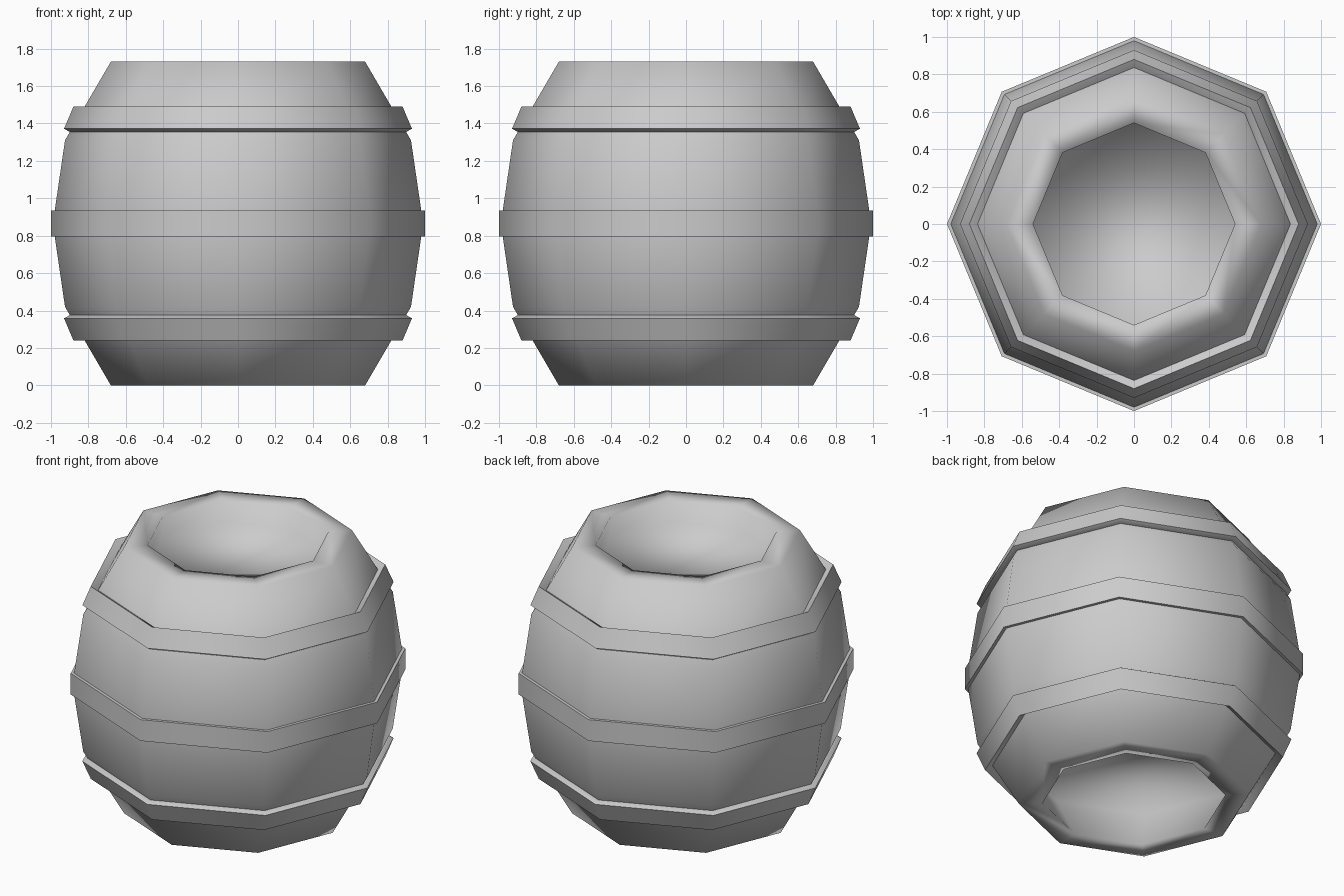
import bpy, bmesh
from math import cos, sin, pi, radians

if "Cube" in bpy.data.objects:
    bpy.data.objects.remove(bpy.data.objects["Cube"])

SIDES, HEIGHT = 8, 1.73


def lathe(name, profile, closed, angle=None):
    """Turn an (r, z) profile into an eight-sided solid or ring."""
    bm = bmesh.new()
    rings = [[bm.verts.new((r * cos(2 * pi * i / SIDES), r * sin(2 * pi * i / SIDES), z))
              for i in range(SIDES)] for r, z in profile]
    pairs = list(zip(rings, rings[1:]))
    if closed:
        pairs.append((rings[-1], rings[0]))
    else:
        bm.faces.new(rings[0])
        bm.faces.new(rings[-1])
    for a, b in pairs:
        for i in range(SIDES):
            j = (i + 1) % SIDES
            bm.faces.new((a[i], a[j], b[j], b[i]))
    bmesh.ops.recalc_face_normals(bm, faces=bm.faces)
    mesh = bpy.data.meshes.new(name)
    bm.to_mesh(mesh)
    bm.free()
    obj = bpy.data.objects.new(name, mesh)
    bpy.context.collection.objects.link(obj)
    bpy.ops.object.select_all(action='DESELECT')
    obj.select_set(True)
    bpy.context.view_layer.objects.active = obj
    if angle is None:
        bpy.ops.object.shade_smooth()
    else:
        bpy.ops.object.shade_smooth_by_angle(angle=radians(angle))
    return obj


def flip(profile):
    return [(r, HEIGHT - z) for r, z in reversed(profile)]


# Bulging body with a recessed lid at both ends
side = [(0.54, 0.0), (0.68, 0.0), (0.925, 0.42)]
lathe("barrel_body", [(0.71, 0.3)] + side + [(0.99, HEIGHT / 2)]
      + flip([(0.54, 0.14)] + side), False)

# Tilted end hoops, mirrored about the middle
hoop = [(0.82, 1.445), (0.84, 1.465), (0.88, 1.49), (0.93, 1.372), (0.90, 1.355), (0.88, 1.36)]
lathe("upper_hoop", hoop, True, 50)
lathe("lower_hoop", flip(hoop), True, 50)

# Straight middle hoop
lathe("middle_hoop", [(0.96, 0.797), (1.0, 0.797), (1.0, 0.935), (0.96, 0.935)], True, 50)
